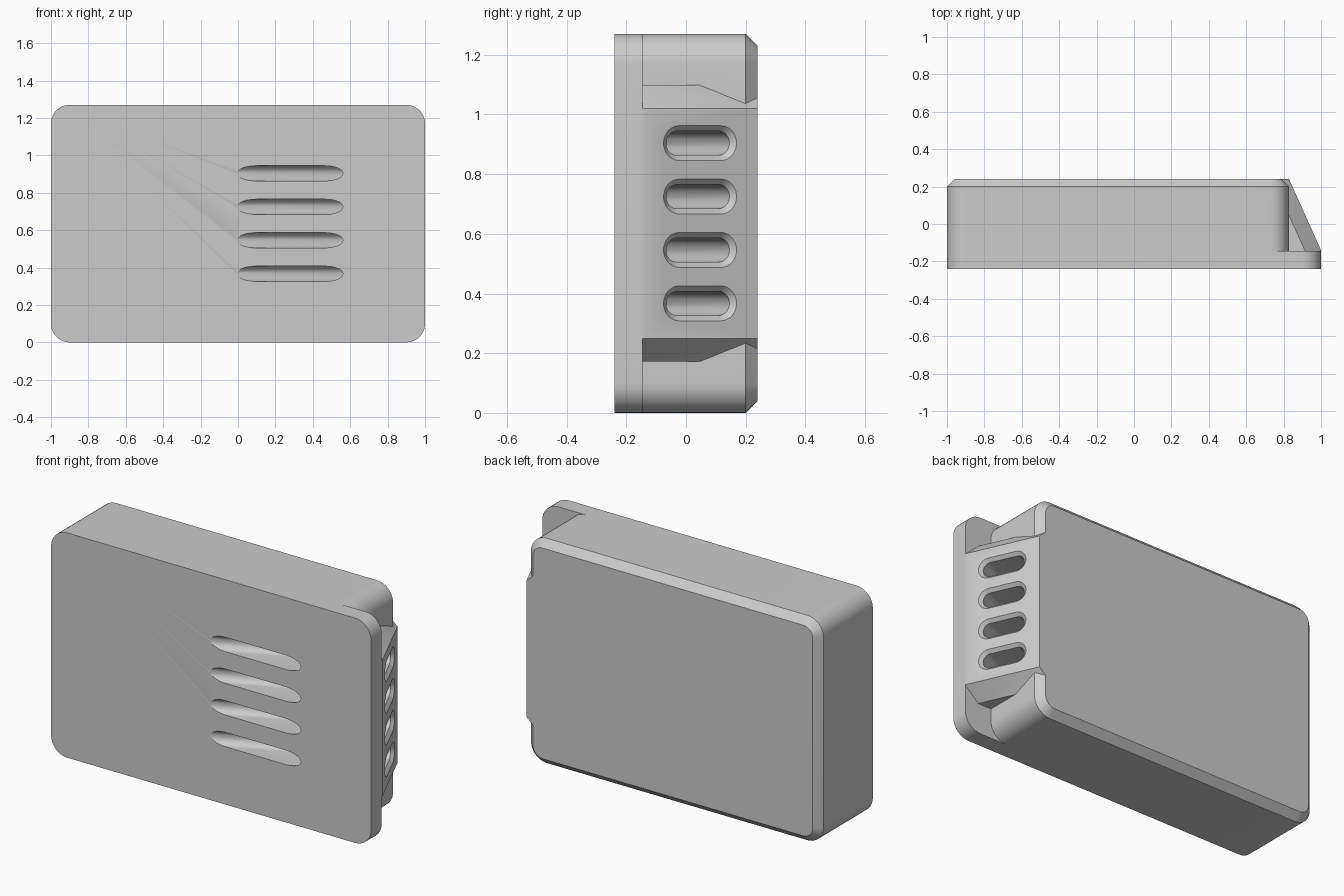
import bpy, bmesh
from math import sin, cos, pi
from mathutils import Vector

old = bpy.data.objects.get("Cube")
if old:
    bpy.data.objects.remove(old, do_unlink=True)

grey = bpy.data.materials.new("light grey")
grey.use_nodes = True
colour = (0.6, 0.6, 0.6, 1)
grey.diffuse_color = colour
grey.node_tree.nodes["Principled BSDF"].inputs["Base Color"].default_value = colour

HEIGHT, FRONT, STEP, BACK = 1.27, -0.24, -0.145, 0.24
SIDE = 0.829          # right side of the deep body
CHAMFER = 0.04


def loft(bm, loops):
    """Skin a closed solid through loops with equal point counts."""
    rings = [[bm.verts.new(p) for p in loop] for loop in loops]
    n = len(rings[0])
    for a, b in zip(rings, rings[1:]):
        for i in range(n):
            j = (i + 1) % n
            bm.faces.new((a[i], a[j], b[j], b[i]))
    bm.faces.new(rings[0][::-1])
    bm.faces.new(rings[-1])


def make_object(name, solids):
    bm = bmesh.new()
    for loops in solids:
        loft(bm, loops)
    bmesh.ops.recalc_face_normals(bm, faces=bm.faces)
    mesh = bpy.data.meshes.new(name)
    bm.to_mesh(mesh)
    bm.free()
    mesh.materials.append(grey)
    obj = bpy.data.objects.new(name, mesh)
    bpy.context.collection.objects.link(obj)
    return obj


def rounded_outline(w, h, r, steps=10):
    """Rounded rectangle of half sizes w, h around the origin."""
    pts = []
    for k, (sx, sy) in enumerate(((1, 1), (-1, 1), (-1, -1), (1, -1))):
        for i in range(steps + 1):
            a = (k + i / steps) * pi / 2
            pts.append((sx * (w - r) + r * cos(a), sy * (h - r) + r * sin(a)))
    return pts


def slab_loop(x0, x1, y, inset=0):
    outline = rounded_outline((x1 - x0) / 2 - inset, HEIGHT / 2 - inset, 0.1 - inset)
    return [Vector(((x0 + x1) / 2 + u, y, HEIGHT / 2 + v)) for u, v in outline]


# Wide front plate and the deeper body with a chamfered back edge
case = make_object("vented_case", [[slab_loop(-1, 1, FRONT), slab_loop(-1, 1, STEP)]])
body = make_object("deep_body", [[slab_loop(-1, SIDE, FRONT),
                                  slab_loop(-1, SIDE, BACK - CHAMFER),
                                  slab_loop(-1, SIDE, BACK, CHAMFER)]])


# Sloping wedge on the right side, with bevelled ends
def wedge_loop(z, inset):
    edge = 1 - inset
    return [Vector(p) for p in ((0.7, -0.17, z), (edge, -0.17, z), (edge, -0.14, z),
                                (SIDE - inset, BACK, z), (0.7, BACK, z))]


wedge = make_object("vent_wedge", [[wedge_loop(0.172, 0.087), wedge_loop(0.25, 0),
                                    wedge_loop(1.02, 0), wedge_loop(1.098, 0.087)]])

# Four tunnels square to the wedge face, each with a chamfered mouth
along = Vector((SIDE - 1, BACK + 0.14, 0)).normalized()
outward = Vector((along.y, -along.x, 0))
face_y = 0.047
face_x = SIDE + (1 - SIDE) * (BACK - face_y) / (BACK + 0.14)


def slot_loop(z, depth, grow):
    r = 0.04 + grow
    centre = Vector((face_x, face_y, z)) - outward * depth
    # The half width is a touch over the radius so the end arcs stay distinct
    return [centre + along * u + Vector((0, 0, v))
            for u, v in rounded_outline(0.116 + grow, r + 0.0005, r)]


lip = 0.018
slots = make_object("slot_cutter", [[slot_loop(0.367 + 0.179 * i, -lip, 2 * lip),
                                     slot_loop(0.367 + 0.179 * i, lip, 0),
                                     slot_loop(0.367 + 0.179 * i, 1.1, 0)]
                                    for i in range(4)])

# Join the solids and cut the tunnels
bpy.ops.object.select_all(action='DESELECT')
case.select_set(True)
bpy.context.view_layer.objects.active = case
for other, operation in ((body, 'UNION'), (wedge, 'UNION'), (slots, 'DIFFERENCE')):
    mod = case.modifiers.new(other.name, 'BOOLEAN')
    mod.operation, mod.object, mod.solver = operation, other, 'EXACT'
    bpy.ops.object.modifier_apply(modifier=mod.name)
    bpy.data.objects.remove(other, do_unlink=True)

bpy.ops.object.shade_smooth_by_angle(angle=pi / 7)
